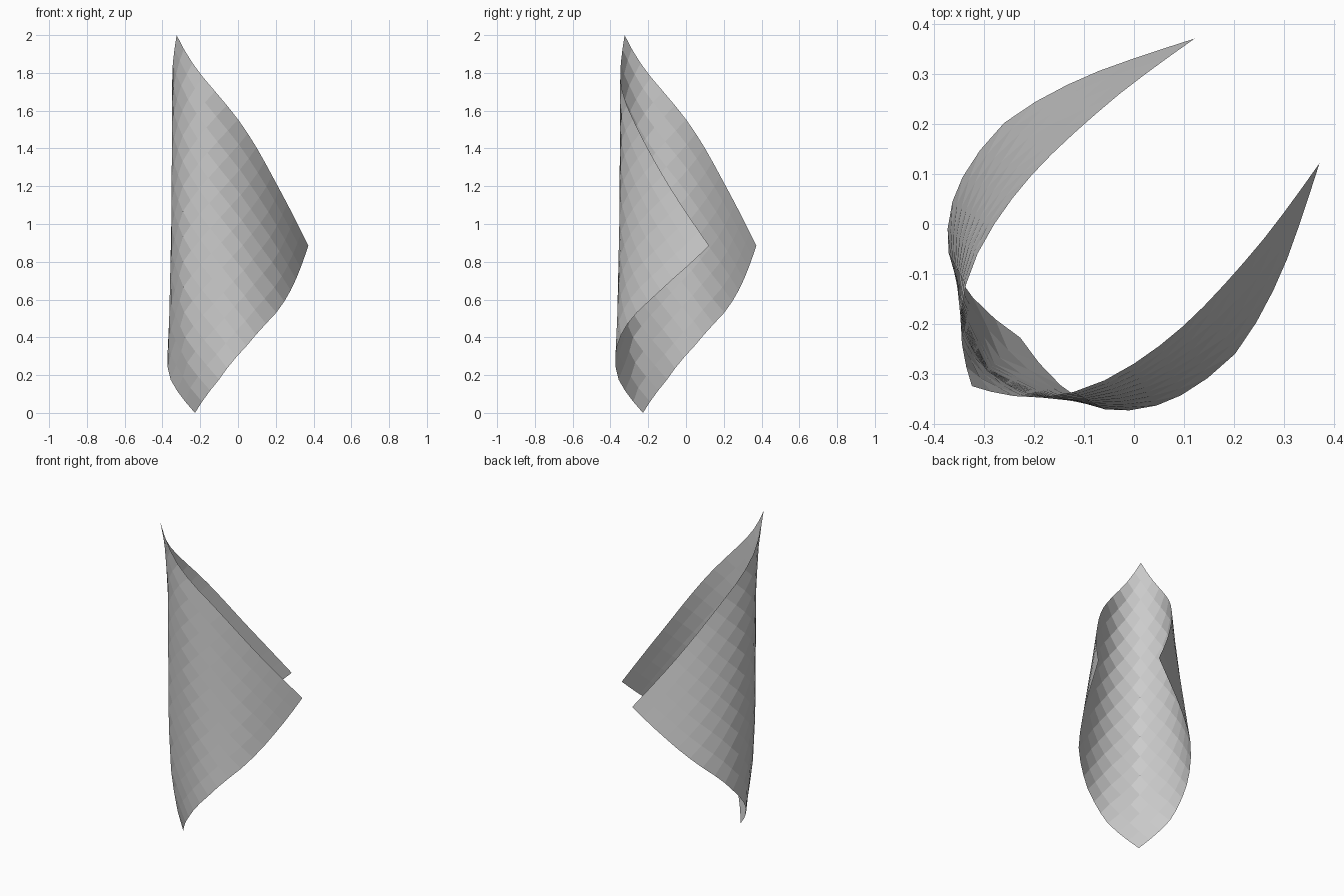
import bpy, bmesh
from mathutils import Vector

if "Cube" in bpy.data.objects:
    bpy.data.objects.remove(bpy.data.objects["Cube"])

N = 15  # quads along each edge of the square sheet

# plan curves (x, y) of the lower and upper edge, from spine to side corner
LOWER = [(-.228, -.228), (-.17, -.302), (-.10, -.357), (-.035, -.374), (.045, -.364),
         (.12, -.328), (.203, -.26), (.263, -.165), (.307, -.07), (.342, .03), (.372, .122)]
UPPER = [(-.325, -.325), (-.265, -.341), (-.185, -.348), (-.09, -.327), (0, -.28),
         (.075, -.225), (.14, -.165), (.2, -.1), (.26, -.03), (.317, .045), (.372, .122)]
# how the spine leans between its lower and upper tip (height fraction, lean)
SPINE = [(0, 0), (.065, .25), (.175, .52), (.35, .64), (.8, .68), (.93, .82), (1, 1)]
CORNER_Z = .885


def sample(pts, w):
    """Smooth curve through evenly spaced points."""
    t = w * (len(pts) - 1)
    i = min(int(t), len(pts) - 2)
    t -= i
    b, c = Vector(pts[i]), Vector(pts[i + 1])
    a = Vector(pts[i - 1]) if i else 2 * b - c
    d = Vector(pts[i + 2]) if i + 2 < len(pts) else 2 * c - b
    return (2 * b + (c - a) * t + (2 * a - 5 * b + 4 * c - d) * t * t
            + (3 * b - a - 3 * c + d) * t ** 3) / 2


def lean(v):
    for (v0, f0), (v1, f1) in zip(SPINE, SPINE[1:]):
        if v <= v1:
            return f0 + (f1 - f0) * (v - v0) / (v1 - v0)
    return 1


def sheet_point(i, j):
    w = abs(i - j) / N
    v = ((i + j) / N - w) / (2 - 2 * w) if w < 1 else 0
    v = min(max(v, 0), 1)
    k = max(0, 1 - w / .3)
    f = v + (lean(v) - v) * k
    p = sample(LOWER, w).lerp(sample(UPPER, w), f)
    z0, z1 = CORNER_Z * w, 2 - (2 - CORNER_Z) * w
    x, y = p if i >= j else (p.y, p.x)   # mirrored across the x = y plane
    return x, y, z0 + (z1 - z0) * v


# square sheet standing on one corner, curled round its vertical diagonal
bm = bmesh.new()
grid = [[bm.verts.new(sheet_point(i, j)) for j in range(N + 1)] for i in range(N + 1)]
for i in range(N):
    for j in range(N):
        bm.faces.new((grid[i][j], grid[i + 1][j], grid[i + 1][j + 1], grid[i][j + 1]))
bmesh.ops.recalc_face_normals(bm, faces=bm.faces)
mesh = bpy.data.meshes.new("curled_sheet")
bm.to_mesh(mesh)
bm.free()
bpy.context.collection.objects.link(bpy.data.objects.new("curled_sheet", mesh))
